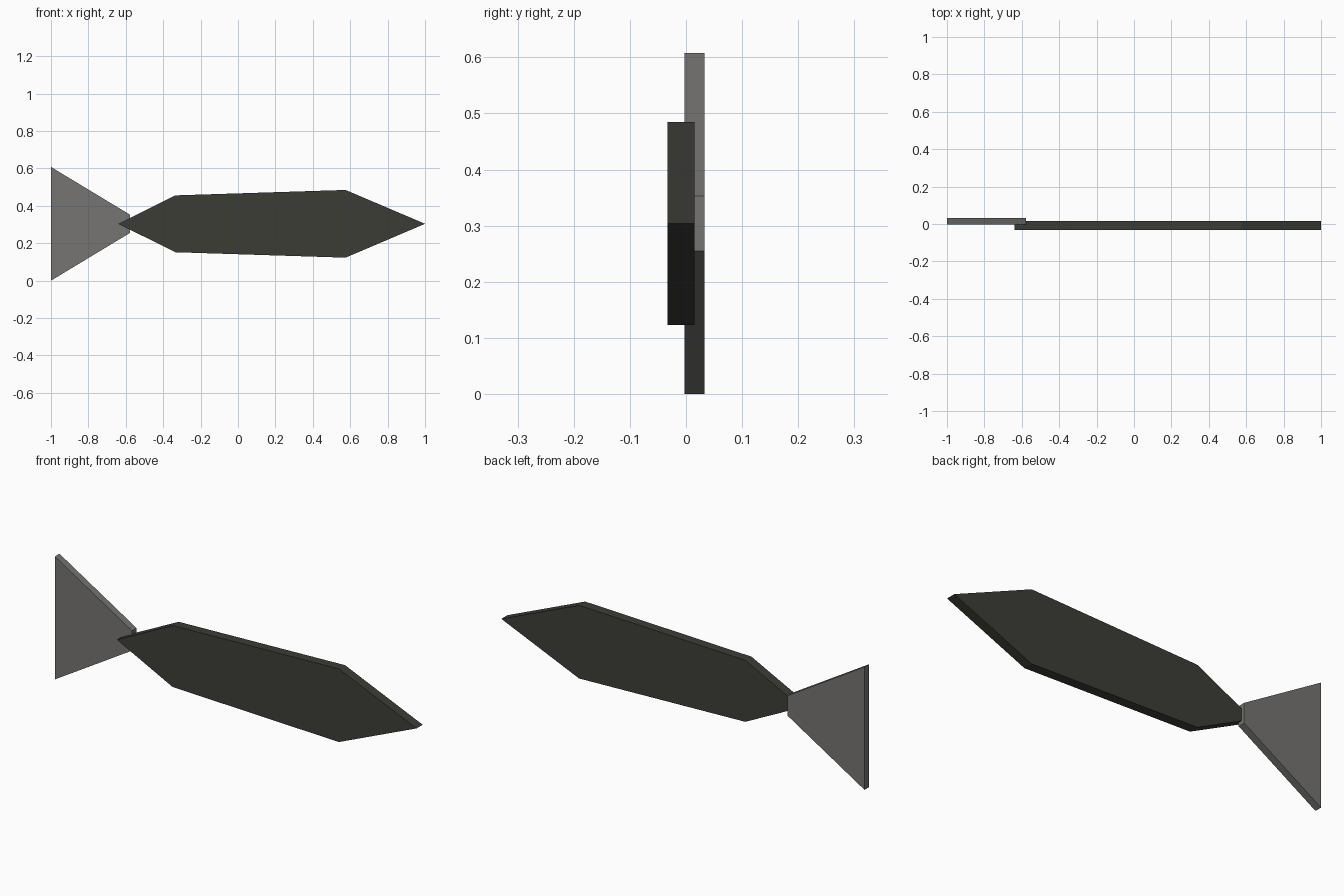
import bpy
import bmesh

default_cube = bpy.data.objects.get("Cube")
if default_cube:
    bpy.data.objects.remove(default_cube, do_unlink=True)

MID_Z = 0.304


def make_material(name, colour):
    mat = bpy.data.materials.new(name)
    mat.use_nodes = True
    mat.diffuse_color = colour
    bsdf = next(n for n in mat.node_tree.nodes if n.type == 'BSDF_PRINCIPLED')
    bsdf.inputs["Base Color"].default_value = colour
    bsdf.inputs["Roughness"].default_value = 0.8
    return mat


def make_plate(name, half_profile, y_front, y_back, mat):
    """Mirror (x, half height) points about the mid line and extrude along y."""
    upper = [(x, MID_Z + h) for x, h in half_profile]
    lower = [(x, MID_Z - h) for x, h in reversed(half_profile) if h > 0]
    bm = bmesh.new()
    face = bm.faces.new([bm.verts.new((x, y_front, z)) for x, z in upper + lower])
    result = bmesh.ops.extrude_face_region(bm, geom=[face])
    moved = [v for v in result["geom"] if isinstance(v, bmesh.types.BMVert)]
    bmesh.ops.translate(bm, verts=moved, vec=(0, y_back - y_front, 0))
    bmesh.ops.recalc_face_normals(bm, faces=bm.faces)
    mesh = bpy.data.meshes.new(name)
    bm.to_mesh(mesh)
    bm.free()
    mesh.materials.append(mat)
    obj = bpy.data.objects.new(name, mesh)
    bpy.context.scene.collection.objects.link(obj)
    return obj


dark_olive = make_material("dark olive", (0.046, 0.046, 0.037, 1))
warm_grey = make_material("warm grey", (0.18, 0.177, 0.17, 1))

# Long six-sided body, pointed at both ends
make_plate("body", [(-0.64, 0), (-0.335, 0.152), (0.575, 0.181), (1.0, 0)],
           -0.033, 0.015, dark_olive)

# Flared tail fin, set slightly behind the body
make_plate("tail_fin", [(-1.0, 0.304), (-0.578, 0.049)],
           -0.003, 0.033, warm_grey)
